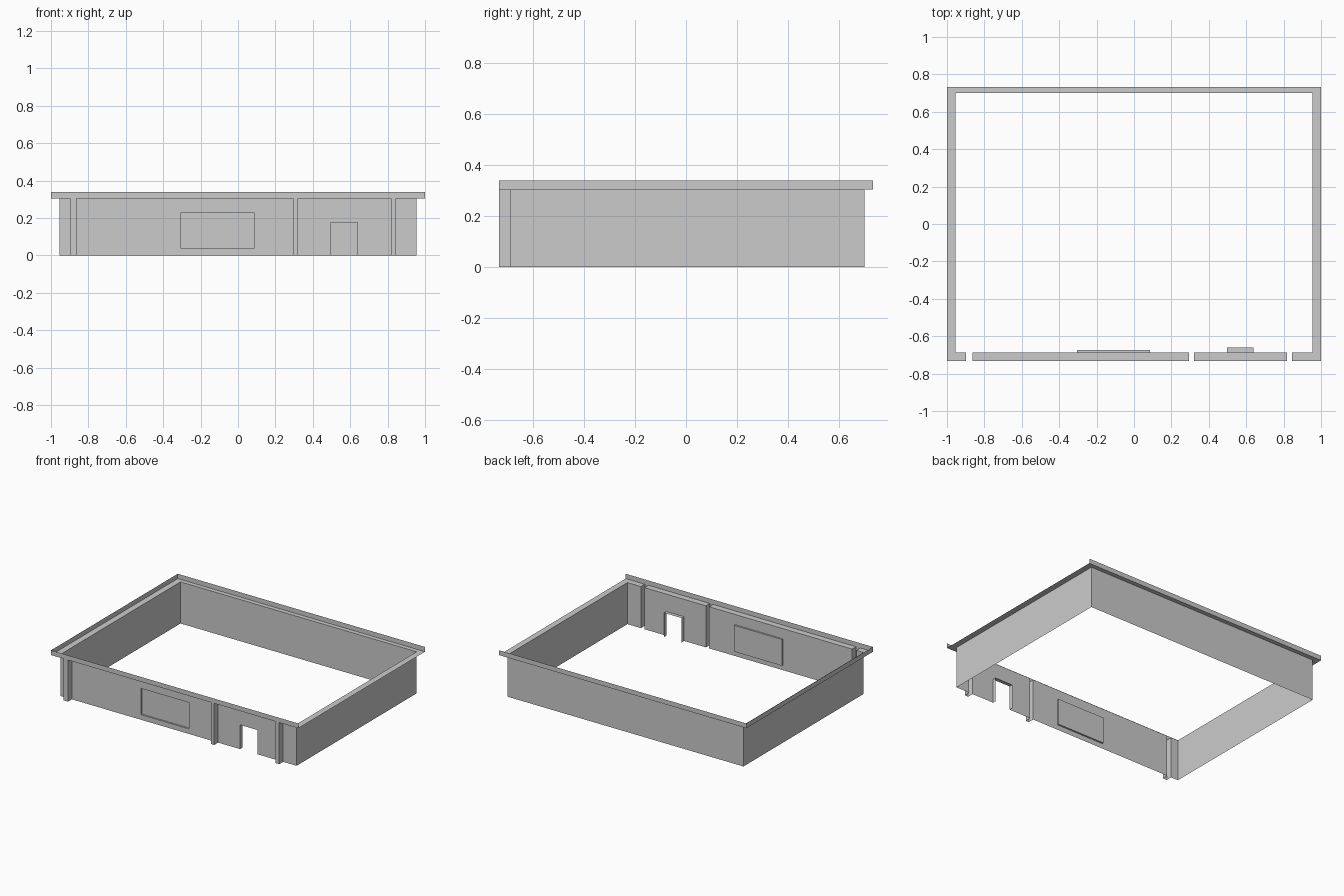
import bpy

if "Cube" in bpy.data.objects:
    bpy.data.objects.remove(bpy.data.objects["Cube"])

X, YB, YF = 0.955, 0.70, -0.687       # wall planes
OX, OY = 1.0, 0.732                   # ledge / parapet outline
ZL, ZT = 0.304, 0.339                 # ledge height, parapet top
PILASTERS = [(-0.897, -0.863), (0.294, 0.320), (0.817, 0.846)]
WINDOW = (-0.304, 0.085, 0.037, 0.229)
DOOR = (0.497, 0.640, 0.0, 0.177)


def make(name, quads):
    verts, faces, index = [], [], {}
    for q in quads:
        face = []
        for p in q:
            key = tuple(round(c, 5) for c in p)
            if key not in index:
                index[key] = len(verts)
                verts.append(key)
            face.append(index[key])
        faces.append(face)
    mesh = bpy.data.meshes.new(name)
    mesh.from_pydata(verts, [], faces)
    obj = bpy.data.objects.new(name, mesh)
    bpy.context.collection.objects.link(obj)
    return obj


def sheet(path, z0, z1):
    """Vertical quads standing along a plan path."""
    return [[(*a, z0), (*b, z0), (*b, z1), (*a, z1)] for a, b in zip(path, path[1:])]


def flat(x0, x1, y0, y1, z):
    return [[(x0, y0, z), (x1, y0, z), (x1, y1, z), (x0, y1, z)]]


def pierced(x0, x1, hole):
    """Front wall bay around a rectangular opening."""
    a, b, c, d = hole
    xs, zs = [x0, a, b, x1], [0, c, d, ZL]
    quads = []
    for i in range(3):
        for j in range(3):
            if (i, j) != (1, 1) and zs[j + 1] > zs[j]:
                quads += sheet([(xs[i], YF), (xs[i + 1], YF)], zs[j], zs[j + 1])
    return quads


def reveal(hole, depth):
    """Sides and head (and sill if raised) of an opening, going inward."""
    a, b, c, d = hole
    y = YF + depth
    quads = sheet([(a, YF), (a, y)], c, d) + sheet([(b, y), (b, YF)], c, d)
    quads += flat(a, b, YF, y, d)[0:1]
    if c > 0:
        quads += flat(a, b, YF, y, c)
    return quads


# Side and back walls
make("outer_walls", sheet([(X, YF), (X, YB), (-X, YB), (-X, YF)], 0, ZL))

# Front wall bays between the pilasters
stops = [-X] + [x for p in PILASTERS for x in p] + [X]
front = []
for x0, x1 in zip(stops[::2], stops[1::2]):
    hole = next((h for h in (WINDOW, DOOR) if x0 < h[0] < x1), None)
    front += pierced(x0, x1, hole) if hole else sheet([(x0, YF), (x1, YF)], 0, ZL)
make("front_wall", front)

# Hollow pilasters
for a, b in PILASTERS:
    make("pilaster", sheet([(a, YF), (a, -OY), (b, -OY), (b, YF)], 0, ZL))

# Recessed blind window and open doorway
a, b, c, d = WINDOW
y = YF + 0.012
make("window_panel", reveal(WINDOW, 0.012) + sheet([(a, y), (b, y)], c, d))
make("door_reveal", reveal(DOOR, 0.027))

# Ledge around the wall tops, open above the pilasters
ledge = flat(-OX, OX, YB, OY, ZL)
for s in (-1, 1):
    ledge += flat(min(s * X, s * OX), max(s * X, s * OX), YF, YB, ZL)
stops[0], stops[-1] = -OX, OX
for x0, x1 in zip(stops[::2], stops[1::2]):
    ledge += flat(x0, x1, -OY, YF, ZL)
make("roof_ledge", ledge)

# Parapet on the front, left and back edges (right side is open)
make("parapet", sheet([(OX, OY), (-OX, OY), (-OX, -OY), (OX, -OY)], ZL, ZT))
